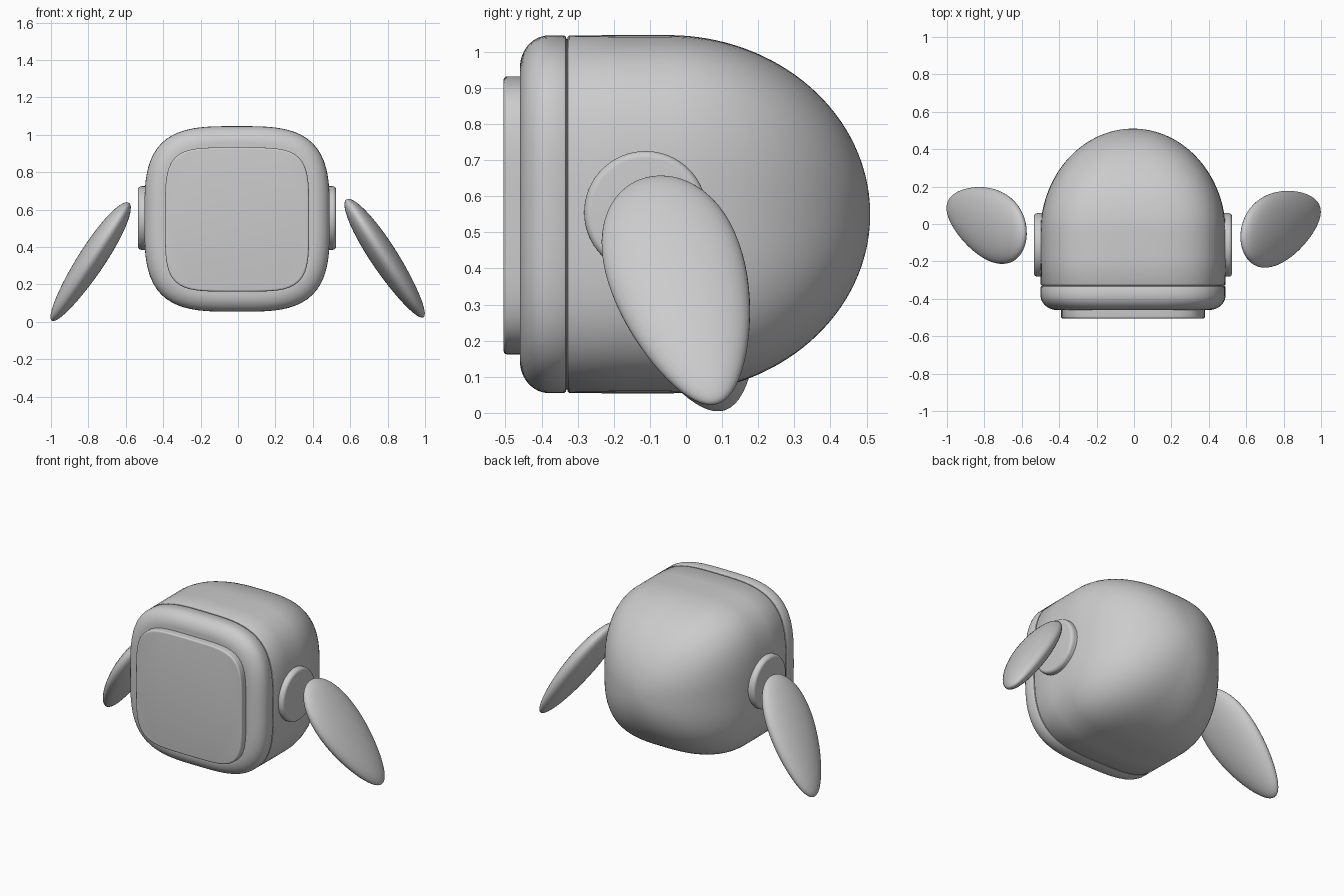
import bpy, bmesh, math
from mathutils import Vector, Matrix

if "Cube" in bpy.data.objects:
    bpy.data.objects.remove(bpy.data.objects["Cube"])

CX, CZ = -0.005, 0.55


def finish(name, bm, angle=40):
    bmesh.ops.recalc_face_normals(bm, faces=bm.faces[:])
    me = bpy.data.meshes.new(name)
    bm.to_mesh(me)
    bm.free()
    ob = bpy.data.objects.new(name, me)
    bpy.context.collection.objects.link(ob)
    bpy.ops.object.select_all(action='DESELECT')
    ob.select_set(True)
    bpy.context.view_layer.objects.active = ob
    bpy.ops.object.shade_smooth_by_angle(angle=math.radians(angle))
    return ob


def loft(name, stations, matrix, seg=96):
    """Skin superellipse rings (y, radius, exponent) and cap both ends."""
    bm = bmesh.new()
    rings = []
    for y, r, n in stations:
        ring = []
        for i in range(seg):
            a = 2 * math.pi * i / seg
            c, s = math.cos(a), math.sin(a)
            k = r * (abs(c) ** n + abs(s) ** n) ** (-1 / n)
            ring.append(bm.verts.new((k * c, y, k * s)))
        rings.append(ring)
    for p, q in zip(rings, rings[1:]):
        for i in range(seg):
            j = (i + 1) % seg
            bm.faces.new((p[i], p[j], q[j], q[i]))
    bm.faces.new(rings[0])
    bm.faces.new(rings[-1])
    bm.transform(matrix)
    return finish(name, bm)


def fillet(y, r, ry, rr, n, steps=8):
    """Quarter-round edge from the front plane y out to radius r."""
    return [(y + ry * (1 - math.sin(t)), r - rr * (1 - math.cos(t)), n)
            for t in (math.pi / 2 * (1 - i / steps) for i in range(steps + 1))]


centre = Matrix.Translation((CX, 0, CZ))
N = 3.4

# Rear shell: straight sides flowing into a dome
shell = [(-0.329, 0.485, N), (-0.327, 0.492, N), (-0.322, 0.495, N), (-0.18, 0.496, N)]
for i in range(33):
    t = math.pi / 2 * i / 32 * 0.995
    shell.append((-0.05 + 0.56 * math.sin(t), 0.496 * math.cos(t),
                  N - 1.1 * math.sin(t) ** 2))
loft("rear_shell", shell, centre)

# Front bezel with a rounded front edge and a thin seam behind it
bezel = fillet(-0.46, 0.495, 0.08, 0.09, N, 12)
bezel += [(-0.338, 0.495, N), (-0.333, 0.492, N), (-0.331, 0.485, N), (-0.328, 0.484, N)]
loft("front_bezel", bezel, centre)

# Raised face panel
panel = fillet(-0.505, 0.385, 0.01, 0.01, 4.6, 5) + [(-0.45, 0.385, 4.6)]
loft("face_panel", panel, Matrix.Translation((CX, 0, 0.547)))

# Round side discs
disc = fillet(-0.53, 0.17, 0.02, 0.02, 2, 6) + [(-0.44, 0.17, 2)]
for side, label in ((1, "right"), (-1, "left")):
    place = Matrix.Translation((CX, -0.112, 0.555)) @ Matrix.Rotation(side * math.pi / 2, 4, 'Z')
    loft(label + "_side_disc", disc, place, 64)


# Flattened, tapered floating arms
def arm(name, side, target):
    long_axis = Vector((0.53, 0.24, -0.81)).normalized()
    flat = Vector((0.84, 0, 0.55))
    flat = (flat - long_axis * flat.dot(long_axis)).normalized()
    wide = flat.cross(long_axis)
    bm = bmesh.new()
    bmesh.ops.create_uvsphere(bm, u_segments=48, v_segments=32, radius=1)
    for v in bm.verts:
        x, y, z = v.co
        taper = 1 - 0.24 * z
        p = long_axis * z * 0.385 + wide * x * 0.187 * taper + flat * y * 0.072 * (1 - 0.1 * z)
        v.co = (p.x * side, p.y, p.z)
    lo = Vector([min(v.co[k] for v in bm.verts) for k in range(3)])
    hi = Vector([max(v.co[k] for v in bm.verts) for k in range(3)])
    bmesh.ops.translate(bm, verts=bm.verts[:], vec=Vector(target) - (lo + hi) / 2)
    finish(name, bm, 60)


arm("right_arm", 1, (0.784, -0.028, 0.34))
arm("left_arm", -1, (-0.788, -0.008, 0.322))
